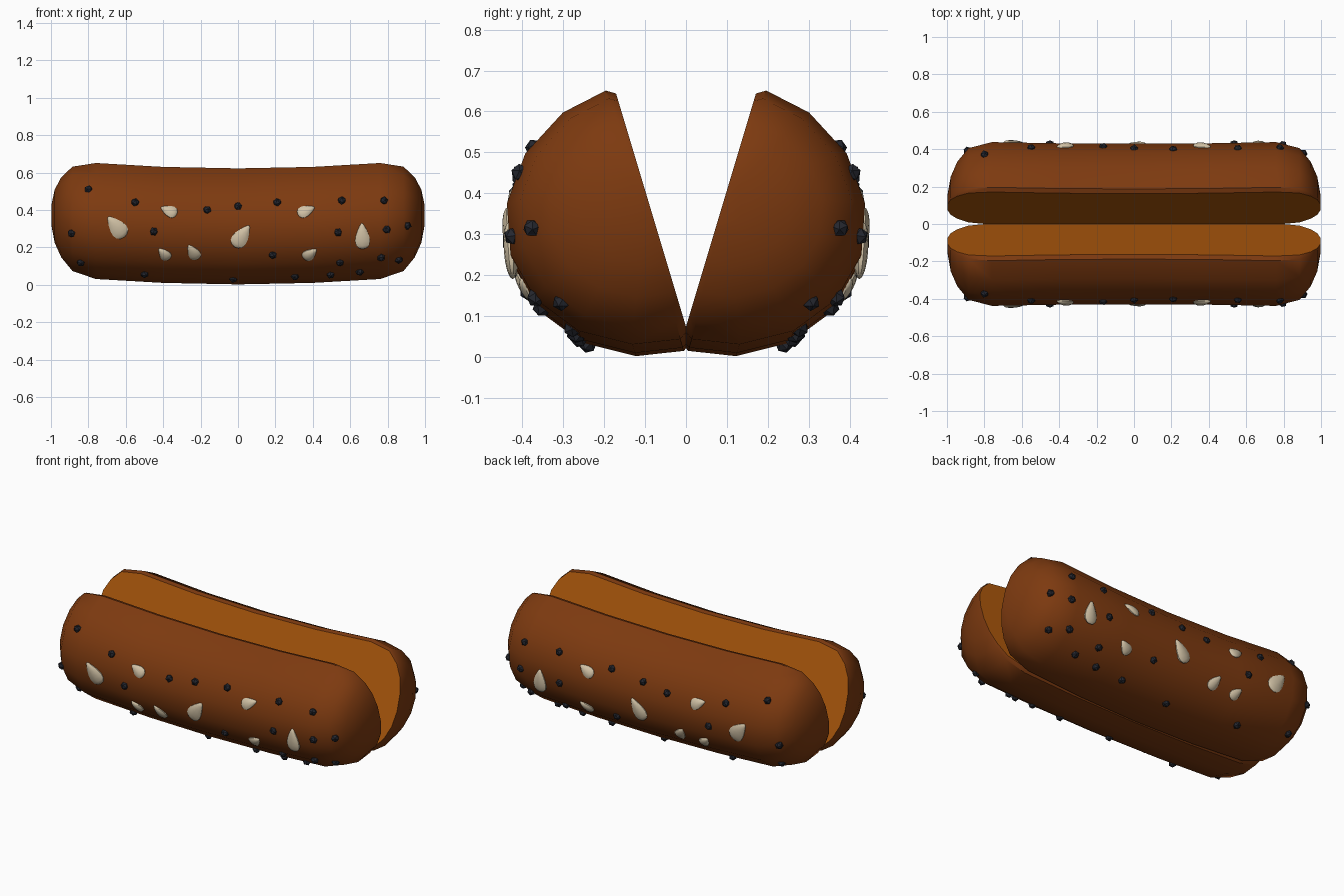
import bpy, bmesh, math, random
from mathutils import Vector, Matrix
from mathutils.bvhtree import BVHTree

if "Cube" in bpy.data.objects:
    bpy.data.objects.remove(bpy.data.objects["Cube"])

random.seed(4)


def material(name, rgb):
    m = bpy.data.materials.new(name)
    m.diffuse_color = (*rgb, 1)
    m.use_nodes = True
    m.node_tree.nodes["Principled BSDF"].inputs["Base Color"].default_value = m.diffuse_color
    return m


crust = material("brown crust", (0.205, 0.042, 0.005))
crumb = material("orange crumb", (0.45, 0.105, 0.004))
dark = material("dark seed", (0.018, 0.020, 0.028))
cream = material("cream flake", (0.64, 0.54, 0.38))


def finish(bm, name, mats, smooth):
    """Turn a bmesh into an object mirrored front to back."""
    bmesh.ops.recalc_face_normals(bm, faces=bm.faces)
    me = bpy.data.meshes.new(name)
    bm.to_mesh(me)
    bm.free()
    ob = bpy.data.objects.new(name, me)
    bpy.context.collection.objects.link(ob)
    for m in mats:
        me.materials.append(m)
    if smooth:
        bpy.ops.object.select_all(action='DESELECT')
        ob.select_set(True)
        bpy.context.view_layer.objects.active = ob
        bpy.ops.object.shade_smooth_by_angle(angle=math.radians(38))
    mod = ob.modifiers.new("mirror", 'MIRROR')
    mod.use_axis = (False, True, False)
    mod.use_mirror_merge = False
    return ob


# Bun half: half-ellipse section, its flat cut side tilted open, rounded ends
TILT = math.radians(16.7)
A, B = 0.32, 0.36
section = [(0.303, 0), (0.317, 0.022)]
section += [(A * math.cos(i * math.pi / 8), B * math.sin(i * math.pi / 8)) for i in range(1, 8)]
section += [(-0.317, 0.022), (-0.303, 0)]
half_stations = [(0.4, 1), (0.76, 1), (0.885, 0.9), (0.945, 0.69), (0.98, 0.46), (0.998, 0.17)]
stations = [(-x, s) for x, s in reversed(half_stations)] + [(0, 1)] + half_stations

bm = bmesh.new()
rings = []
for x, s in stations:
    ring = []
    for u, v in section:
        u = 0.262 + u * s + 0.052 * x * x      # ends curve upward
        v *= s
        y = u * math.sin(TILT) + v * math.cos(TILT)
        z = 0.074 + u * math.cos(TILT) - v * math.sin(TILT)
        ring.append(bm.verts.new((x, -y, z)))
    rings.append(ring)
n = len(section)
for a, b in zip(rings, rings[1:]):
    for i in range(n):
        j = (i + 1) % n
        f = bm.faces.new((a[i], a[j], b[j], b[i]))
        f.material_index = 1 if i == n - 1 else 0   # cut side is crumb
bm.faces.new(rings[0])
bm.faces.new(rings[-1])
bmesh.ops.recalc_face_normals(bm, faces=bm.faces)
surface = BVHTree.FromBMesh(bm)
finish(bm, "bun_half", [crust, crumb], True)


def on_crust(x, z):
    hit, normal, _, _ = surface.ray_cast(Vector((x, -2, z)), Vector((0, 1, 0)))
    return hit, normal


# Dark seeds scattered over the crust
seeds = [(-.8, .51), (-.89, .275), (-.84, .12), (-.55, .44), (-.45, .285), (-.5, .058),
         (-.165, .40), (0, .42), (-.025, .032), (.21, .44), (.185, .16), (.305, .045),
         (.555, .45), (.535, .28), (.545, .12), (.495, .055), (.65, .07), (.78, .45),
         (.795, .295), (.765, .145), (.86, .135), (.905, .315)]
bm = bmesh.new()
for x, z in seeds:
    hit, normal = on_crust(x, z)
    if hit is None:
        continue
    spin = Matrix.Rotation(random.uniform(0, 6), 4, normal)
    bmesh.ops.create_icosphere(bm, subdivisions=1, radius=0.023,
                               matrix=Matrix.Translation(hit) @ spin)
finish(bm, "dark_seeds", [dark], False)

# Cream flakes: flattened teardrops (x, z, length, width, tip angle in degrees)
flakes = [(-.65, .31, .14, .09, 130), (-.37, .395, .095, .065, 155), (-.395, .165, .085, .06, 130),
          (-.24, .175, .10, .065, 120), (.02, .26, .14, .085, 55), (.365, .395, .10, .065, 25),
          (.385, .165, .09, .065, 40), (.665, .26, .14, .08, 92)]
bm = bmesh.new()
for x, z, length, width, angle in flakes:
    hit, normal = on_crust(x, z)
    side = Vector((0, 0, 1)).cross(normal).normalized()
    up = normal.cross(side)
    a = math.radians(angle)
    along = side * math.cos(a) + up * math.sin(a)
    if side.x < 0:
        along = -side * math.cos(a) + up * math.sin(a)
    across = normal.cross(along)
    new = bmesh.ops.create_uvsphere(bm, u_segments=10, v_segments=8, radius=1)["verts"]
    for v in new:
        p = v.co.copy()
        taper = 0.95 - 0.5 * p.z               # narrow toward the tip
        v.co = (hit + along * p.z * length / 2
                + across * p.x * taper * width / 2 + normal * p.y * 0.017)
finish(bm, "cream_flakes", [cream], True)
